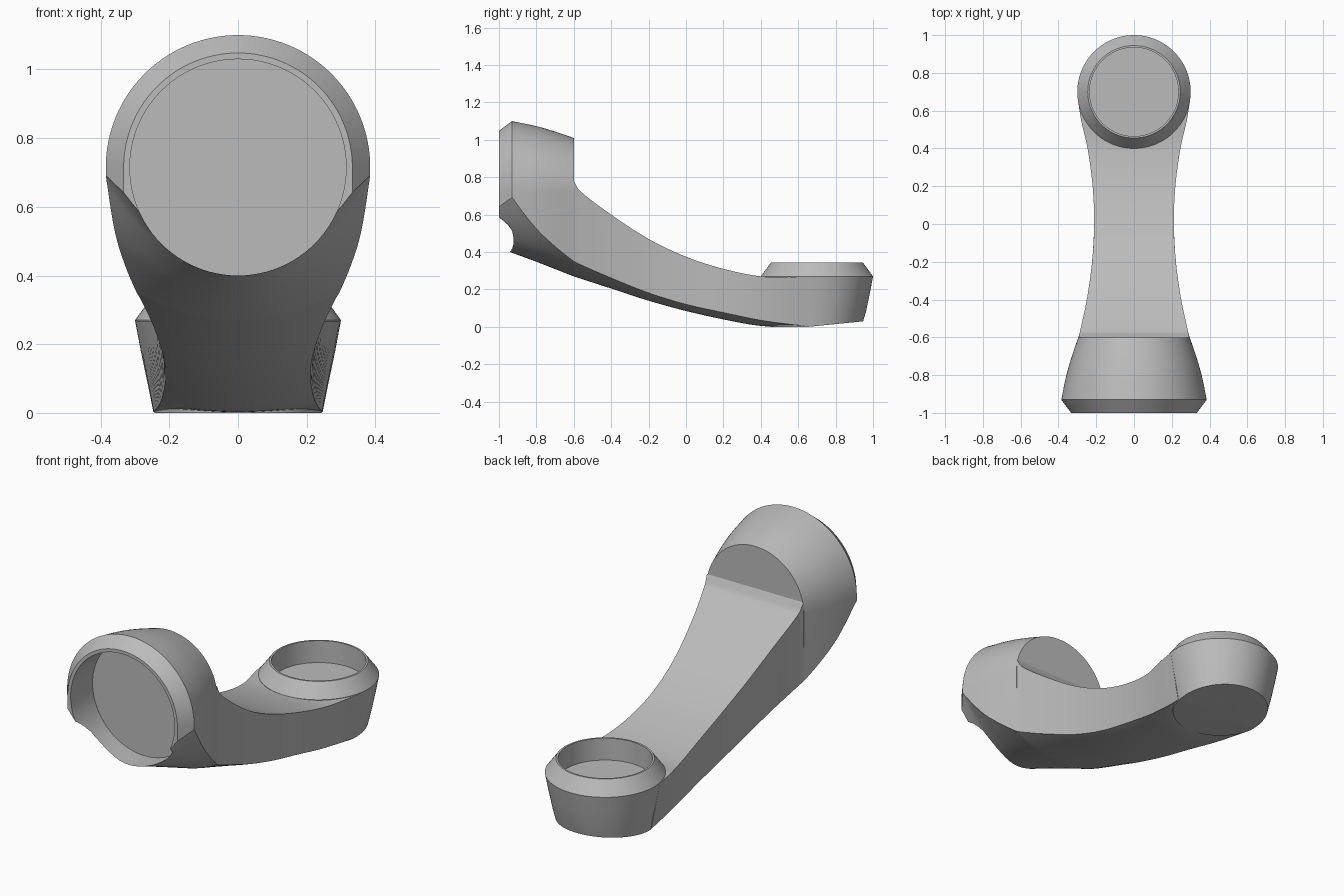
import bpy, bmesh, math
from mathutils import Matrix, Vector

start_cube = bpy.data.objects.get("Cube")
if start_cube:
    bpy.data.objects.remove(start_cube, do_unlink=True)

# One plain grey material
grey = bpy.data.materials.new("plain grey")
grey.use_nodes = True
colour = (0.5, 0.5, 0.5, 1)
grey.diffuse_color = colour
grey.node_tree.nodes["Principled BSDF"].inputs["Base Color"].default_value = colour

CUP_Z = 0.715      # axis height of the front cup
REAR_Y = 0.7       # axis position of the rear cup


def make_object(name, bm):
    bmesh.ops.recalc_face_normals(bm, faces=bm.faces)
    mesh = bpy.data.meshes.new(name)
    bm.to_mesh(mesh)
    bm.free()
    mesh.materials.append(grey)
    obj = bpy.data.objects.new(name, mesh)
    bpy.context.collection.objects.link(obj)
    return obj


def smooth(obj):
    bpy.ops.object.select_all(action="DESELECT")
    obj.select_set(True)
    bpy.context.view_layer.objects.active = obj
    bpy.ops.object.shade_smooth_by_angle(angle=math.radians(25))


def bore(obj, radius, depth, matrix):
    """Cut a round hole and remove the cutter."""
    bm = bmesh.new()
    bmesh.ops.create_cone(bm, cap_ends=True, segments=96, radius1=radius,
                          radius2=radius, depth=depth, matrix=matrix)
    cutter = make_object("hole_cutter", bm)
    cutter.hide_render = True
    mod = obj.modifiers.new("hole", "BOOLEAN")
    mod.operation = "DIFFERENCE"
    mod.solver = "EXACT"
    mod.object = cutter
    bpy.context.view_layer.objects.active = obj
    bpy.ops.object.modifier_apply(modifier=mod.name)
    bpy.data.objects.remove(cutter, do_unlink=True)


def refine(rows, steps):
    """Smooth cubic interpolation between the station rows."""
    rows = [Vector(r) for r in rows]
    last = len(rows) - 1
    slopes = []
    for i in range(last + 1):
        a, b = rows[max(i - 1, 0)], rows[min(i + 1, last)]
        slopes.append((b - a) / (b[0] - a[0]))
    out = []
    for i in range(last):
        p, q = rows[i], rows[i + 1]
        h = q[0] - p[0]
        for k in range(steps):
            t = k / steps
            out.append(p * (2*t**3 - 3*t**2 + 1) + q * (3*t**2 - 2*t**3)
                       + slopes[i] * h * (t**3 - 2*t**2 + t)
                       + slopes[i + 1] * h * (t**3 - t**2))
    return out + [rows[-1]]


def crown(width, base, bulge, n=24):
    """Rounded underside, from left to right."""
    xs = [width * (2 * i / n - 1) for i in range(n + 1)]
    return [(x, base + bulge * x * x) for x in xs]


def loft(name, sections):
    """Skin a list of (y, outline) sections and cap both ends."""
    bm = bmesh.new()
    rings = [[bm.verts.new((x, y, z)) for x, z in outline] for y, outline in sections]
    for a, b in zip(rings, rings[1:]):
        for i in range(len(a)):
            j = (i + 1) % len(a)
            bm.faces.new((a[i], a[j], b[j], b[i]))
    bm.faces.new(rings[0])
    bm.faces.new(rings[-1])
    return make_object(name, bm)


# Front cup: round above its axis, straight sides down to the curved underside
# rows: y, radius, underside height, underside bulge
cup_rows = refine([(-0.93, 0.385, 0.396, 2.0), (-0.8, 0.358, 0.348, 1.38),
                   (-0.7, 0.329, 0.309, 1.12), (-0.6, 0.295, 0.27, 0.92)], 5)
cup_rows.insert(0, (-1, 0.333, 0.42, 2.0))
sections = []
for y, radius, base, bulge in cup_rows:
    arc = [(radius * math.cos(math.pi * i / 64), CUP_Z + radius * math.sin(math.pi * i / 64))
           for i in range(65)]
    sections.append((y, crown(radius, base, bulge) + arc))
front_cup = loft("front_cup", sections)
bore(front_cup, 0.315, 0.4,
     Matrix.Translation((0, -1.01, CUP_Z)) @ Matrix.Rotation(math.pi / 2, 4, "X"))

# Curved arm: flat top, waisted sides, crowned underside
# rows: y, upper half width, lower half width, top, underside height, bulge
arm_rows = [(-0.6, 0.293, 0.295, 0.78, 0.27, 0.92),
            (-0.57, 0.286, 0.286, 0.73, 0.26, 0.92),
            (-0.4, 0.25, 0.25, 0.6, 0.205, 0.9),
            (-0.2, 0.222, 0.222, 0.47, 0.14, 0.85),
            (0, 0.211, 0.211, 0.375, 0.085, 0.8),
            (0.2, 0.219, 0.214, 0.31, 0.04, 0.8),
            (0.4, 0.246, 0.224, 0.27, 0.005, 0.6),
            (0.55, 0.28, 0.236, 0.268, 0.003, 0.2),
            (0.65, 0.296, 0.245, 0.268, 0.004, 0)]
arm = loft("arm", [(y, crown(low, base, bulge) + [(up, top), (-up, top)])
                   for y, up, low, top, base, bulge in refine(arm_rows, 6)])
bore(arm, 0.24, 0.3, Matrix.Translation((0, REAR_Y, 0.37)))

# Rear cup: turned profile with a shallow recess and a tilted base
profile = [(0, 0), (0.247, 0), (0.262, 0.08), (0.283, 0.18), (0.3, 0.27),
           (0.245, 0.345), (0.235, 0.345), (0.235, 0.225), (0, 0.225)]
bm = bmesh.new()
points = [bm.verts.new((r, REAR_Y, z)) for r, z in profile]
edges = [bm.edges.new(pair) for pair in zip(points, points[1:])]
bmesh.ops.spin(bm, geom=points + edges, cent=(0, REAR_Y, 0), axis=(0, 0, 1),
               angle=2 * math.pi, steps=96)
bmesh.ops.remove_doubles(bm, verts=bm.verts, dist=0.0001)
for v in bm.verts:
    if v.co.z < 0.01:
        v.co.z = 0.1 * max(0, v.co.y - 0.65)
rear_cup = make_object("rear_cup", bm)

for part in (front_cup, arm, rear_cup):
    smooth(part)
